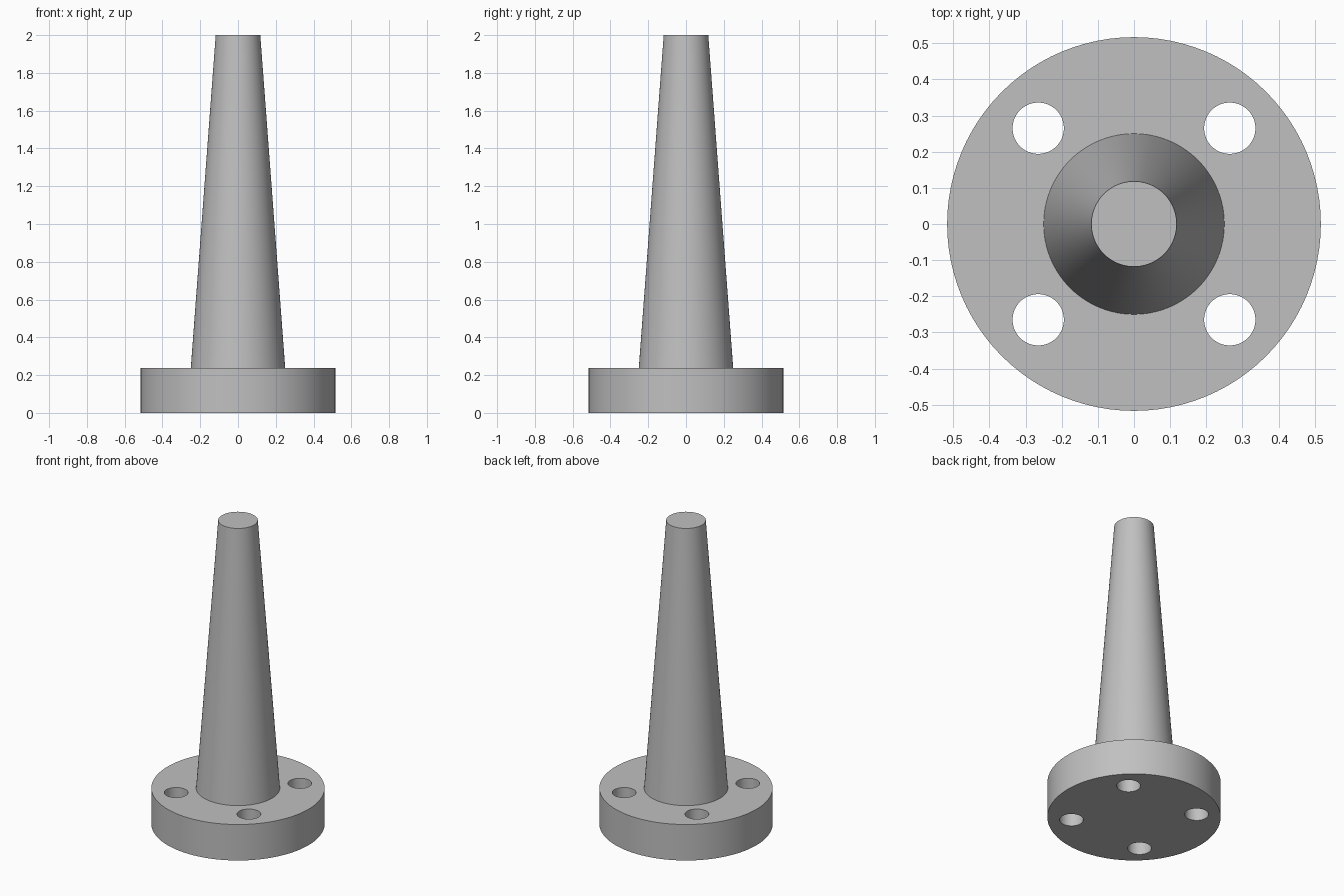
import bpy
import bmesh
from math import radians, pi
from mathutils import Matrix, Vector

cube = bpy.data.objects.get("Cube")
if cube:
    bpy.data.objects.remove(cube, do_unlink=True)

FLANGE_R, FLANGE_H = 0.517, 0.237
SHAFT_BASE_R, SHAFT_TOP_R, HEIGHT = 0.25, 0.118, 2.0
HOLE_R, HOLE_OFFSET = 0.071, 0.265
SEGMENTS = 96

grey = bpy.data.materials.new("plain grey")
grey.use_nodes = True
colour = (0.53, 0.53, 0.53, 1)
grey.diffuse_color = colour
grey.node_tree.nodes["Principled BSDF"].inputs["Base Color"].default_value = colour


def make_object(name, bm):
    bmesh.ops.recalc_face_normals(bm, faces=bm.faces)
    mesh = bpy.data.meshes.new(name)
    bm.to_mesh(mesh)
    bm.free()
    mesh.materials.append(grey)
    obj = bpy.data.objects.new(name, mesh)
    bpy.context.collection.objects.link(obj)
    return obj


# Flange and tapered shaft, revolved as one closed solid
profile = [(0, 0), (FLANGE_R, 0), (FLANGE_R, FLANGE_H),
           (SHAFT_BASE_R, FLANGE_H), (SHAFT_TOP_R, HEIGHT), (0, HEIGHT)]
bm = bmesh.new()
verts = [bm.verts.new((r, 0, z)) for r, z in profile]
edges = [bm.edges.new(pair) for pair in zip(verts, verts[1:])]
bmesh.ops.spin(bm, geom=verts + edges, cent=(0, 0, 0), axis=(0, 0, 1),
               angle=2 * pi, steps=SEGMENTS)
bmesh.ops.remove_doubles(bm, verts=bm.verts, dist=0.0001)
post = make_object("flanged_tapered_post", bm)

# Four bolt hole cutters
bm = bmesh.new()
for sx in (-1, 1):
    for sy in (-1, 1):
        centre = Vector((sx * HOLE_OFFSET, sy * HOLE_OFFSET, FLANGE_H / 2))
        bmesh.ops.create_cone(bm, cap_ends=True, segments=48,
                              radius1=HOLE_R, radius2=HOLE_R, depth=FLANGE_H * 2,
                              matrix=Matrix.Translation(centre))
cutter = make_object("bolt_hole_cutter", bm)
cutter.hide_render = True

# Drill the holes through the flange
drill = post.modifiers.new("bolt_holes", 'BOOLEAN')
drill.operation = 'DIFFERENCE'
drill.solver = 'EXACT'
drill.object = cutter
bpy.ops.object.select_all(action='DESELECT')
post.select_set(True)
bpy.context.view_layer.objects.active = post
bpy.ops.object.modifier_apply(modifier=drill.name)
bpy.data.objects.remove(cutter, do_unlink=True)

bpy.ops.object.shade_smooth_by_angle(angle=radians(30))
